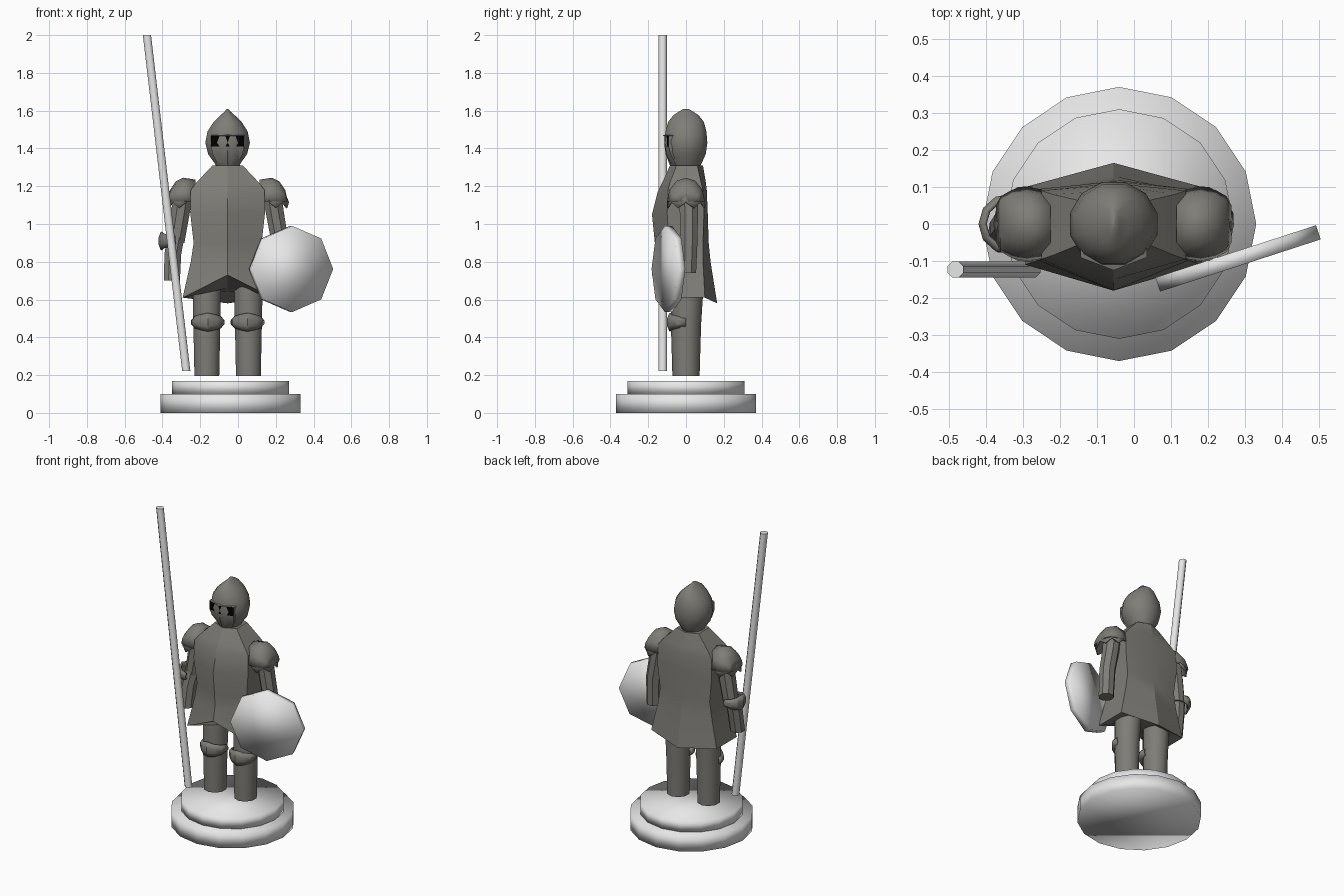
import bpy, bmesh, math

if "Cube" in bpy.data.objects:
    bpy.data.objects.remove(bpy.data.objects["Cube"], do_unlink=True)


def material(name, rgb):
    m = bpy.data.materials.new(name)
    m.use_nodes = True
    colour = (*rgb, 1.0)
    m.diffuse_color = colour
    m.node_tree.nodes["Principled BSDF"].inputs["Base Color"].default_value = colour
    return m


STEEL = material("dull steel", (0.21, 0.205, 0.185))
PALE = material("pale grey", (0.8, 0.8, 0.8))
BLACK = material("slit black", (0.0, 0.0, 0.0))
CX = -0.055  # centre line of the figure


def finish(obj, mat, angle):
    """Set the material and smooth shading up to an angle."""
    if not obj.data.materials:
        obj.data.materials.append(mat)
    bpy.ops.object.select_all(action='DESELECT')
    obj.select_set(True)
    bpy.context.view_layer.objects.active = obj
    if angle >= 180:
        bpy.ops.object.shade_smooth()
    else:
        bpy.ops.object.shade_smooth_by_angle(angle=math.radians(angle))
    return obj


def loft(name, rows, mat=STEEL, closed=True, caps=True, angle=40, thick=0):
    """Skin rows of points; closed rows make tubes, open rows make plates."""
    bm = bmesh.new()
    grid = [[bm.verts.new(p) for p in row] for row in rows]
    n = len(rows[0])
    for a, b in zip(grid, grid[1:]):
        for i in range(n if closed else n - 1):
            j = (i + 1) % n
            bm.faces.new((a[i], a[j], b[j], b[i]))
    if closed and caps:
        bm.faces.new(grid[0])
        bm.faces.new(grid[-1])
    bmesh.ops.recalc_face_normals(bm, faces=bm.faces)
    mesh = bpy.data.meshes.new(name)
    bm.to_mesh(mesh)
    bm.free()
    obj = bpy.data.objects.new(name, mesh)
    bpy.context.collection.objects.link(obj)
    finish(obj, mat, angle)
    if thick:
        mod = obj.modifiers.new("thickness", 'SOLIDIFY')
        mod.thickness = thick
    return obj


def ring(x, y, z, rx, ry=None, n=8):
    ry = ry or rx
    steps = [2 * math.pi * (i + 0.5) / n for i in range(n)]
    return [(x + rx * math.cos(t), y + ry * math.sin(t), z) for t in steps]


def disc(name, loc, r, depth, sides, rot=(0, 0, 0)):
    bpy.ops.mesh.primitive_cylinder_add(vertices=sides, radius=r, depth=depth,
                                        location=loc, rotation=rot)
    obj = bpy.context.object
    obj.name = name
    return finish(obj, PALE, 180)


def joint_guard(name, x, y, z, r, facing):
    """Pointed band wrapped around the outside of a joint."""
    cols = []
    for k in range(-3, 4):
        t = math.radians(facing + 32 * k)
        h = 0.05 - 0.009 * abs(k)
        c, s = math.cos(t), math.sin(t)
        cols.append([(x + q * c, y + q * s, z + dz)
                     for q, dz in ((r * 0.86, h), (r, h * 0.4),
                                   (r, -h * 0.4), (r * 0.86, -h))])
    loft(name, cols, closed=False, angle=30, thick=0.012)


# Round stepped plinth
disc("plinth_lower", (-0.04, 0, 0.05), 0.37, 0.10, 16)
disc("plinth_upper", (-0.04, 0, 0.135), 0.31, 0.07, 16)

# Tunic: six-sided rings with a front and a back ridge
# (z front, z side, z back, half width, front, side front, side back, back)
TUNIC = [
    (1.31, 1.31, 1.31, .08, .085, .05, .06, .09),
    (1.22, 1.22, 1.22, .165, .125, .085, .08, .105),
    (1.17, 1.18, 1.18, .195, .15, .095, .09, .11),
    (1.05, 1.06, 1.06, .198, .18, .10, .095, .115),
    (0.90, 0.90, 0.90, .18, .165, .09, .09, .12),
    (0.82, 0.80, 0.80, .195, .16, .095, .09, .13),
    (0.73, 0.61, 0.58, .238, .18, .11, .10, .165),
    (0.66, 0.65, 0.64, .10, .05, .03, .05, .08),
]
loft("tunic", [[(CX, -f, zf), (CX + w, -s, zs), (CX + w, bs, zs),
                (CX, b, zb), (CX - w, bs, zs), (CX - w, -s, zs)]
               for zf, zs, zb, w, f, s, bs, b in TUNIC], angle=20)

# Helmet with a fore-and-aft comb (z, half width, half depth)
HELMET = [(1.28, .055, .06), (1.32, .07, .085), (1.37, .107, .108), (1.43, .122, .117),
          (1.49, .11, .112), (1.54, .077, .098), (1.575, .04, .07),
          (1.595, .016, .04), (1.61, .004, .012)]
loft("helmet", [ring(CX, 0, z, rx, ry, 12) for z, rx, ry in HELMET], angle=60)

# Visor plate: brim above, dark slit, chin plate below (z, half width, front, edge)
VISOR = [(1.475, .075, .105, .07), (1.468, .09, .125, .09), (1.465, .087, .113, .092),
         (1.41, .087, .113, .092), (1.37, .08, .108, .08), (1.31, .05, .085, .05)]
visor = loft("visor", [[(CX - w, -e * 0.55, z), (CX - w, -e, z), (CX, -f, z),
                        (CX + w, -e, z), (CX + w, -e * 0.55, z)]
                       for z, w, f, e in VISOR], angle=25)
visor.data.materials.append(BLACK)
for face in visor.data.polygons:
    c = face.center
    if 1.42 < c.z < 1.46 and c.y < -0.085:
        face.material_index = 1

for side, sx in (("right", -1), ("left", 1)):
    # Legs and knee guards
    lx = CX + sx * 0.11
    loft(side + "_leg", [ring(lx, 0, 0.195, .069, .072, 10),
                         ring(lx, 0, 0.47, .075, .08, 10),
                         ring(lx, 0.01, 0.70, .08, .085, 10)])
    joint_guard(side + "_knee_guard", lx + sx * -0.005, -0.01, 0.48, 0.09, -90)

    # Shoulder cap: arches shrinking outwards (offset, half depth, top)
    arches = [(.17, .09, 1.235), (.235, .10, 1.245), (.275, .092, 1.225),
              (.305, .075, 1.18), (.318, .05, 1.12)]
    loft(side + "_shoulder_cap",
         [[(CX + sx * x, -d * math.cos(math.pi * k / 6),
            1.12 + (top - 1.12) * math.sin(math.pi * k / 6)) for k in range(7)]
          for x, d, top in arches], closed=False, angle=50, thick=0.008)

    # Flared shoulder plate with a jagged lower edge
    lame = []
    for k in range(9):
        t = math.radians(-100 + 25 * k)
        c, s = math.cos(t), math.sin(t)
        drop = 1.085 if k % 2 else 1.115
        lame.append([(CX + sx * (0.235 + q * c), 1.15 * q * s, z)
                     for q, z in ((.068, 1.17), (.08, 1.14), (.09, drop))])
    loft(side + "_shoulder_plate", lame, closed=False, angle=40, thick=0.008)

# Right arm with elbow guard, held beside the spear
loft("right_upper_arm", [ring(-.285, .01, 1.19, .055), ring(-.305, .01, 1.06, .054),
                         ring(-.33, .005, 0.90, .05)])
loft("right_forearm", [ring(-.33, .005, 0.93, .05), ring(-.345, -.015, 0.84, .048),
                       ring(-.35, -.035, 0.70, .046)])
joint_guard("right_elbow_guard", -.338, 0, 0.91, 0.082, 180)

# Left arm, hanging behind the shield
loft("left_arm", [ring(.175, .01, 1.19, .055), ring(.195, .015, 1.06, .052),
                  ring(.22, .015, 0.92, .05), ring(.225, .01, 0.74, .047)])

# Eight-sided shield, turned outwards
disc("shield", (0.281, -0.093, 0.762), 0.228, 0.04, 8,
     (math.pi / 2, 0, math.radians(18)))

# Leaning spear shaft
loft("spear", [ring(-.274, -.123, 0.222, .0235), ring(-.482, -.123, 2.0, .0235)],
     mat=PALE, angle=60)
